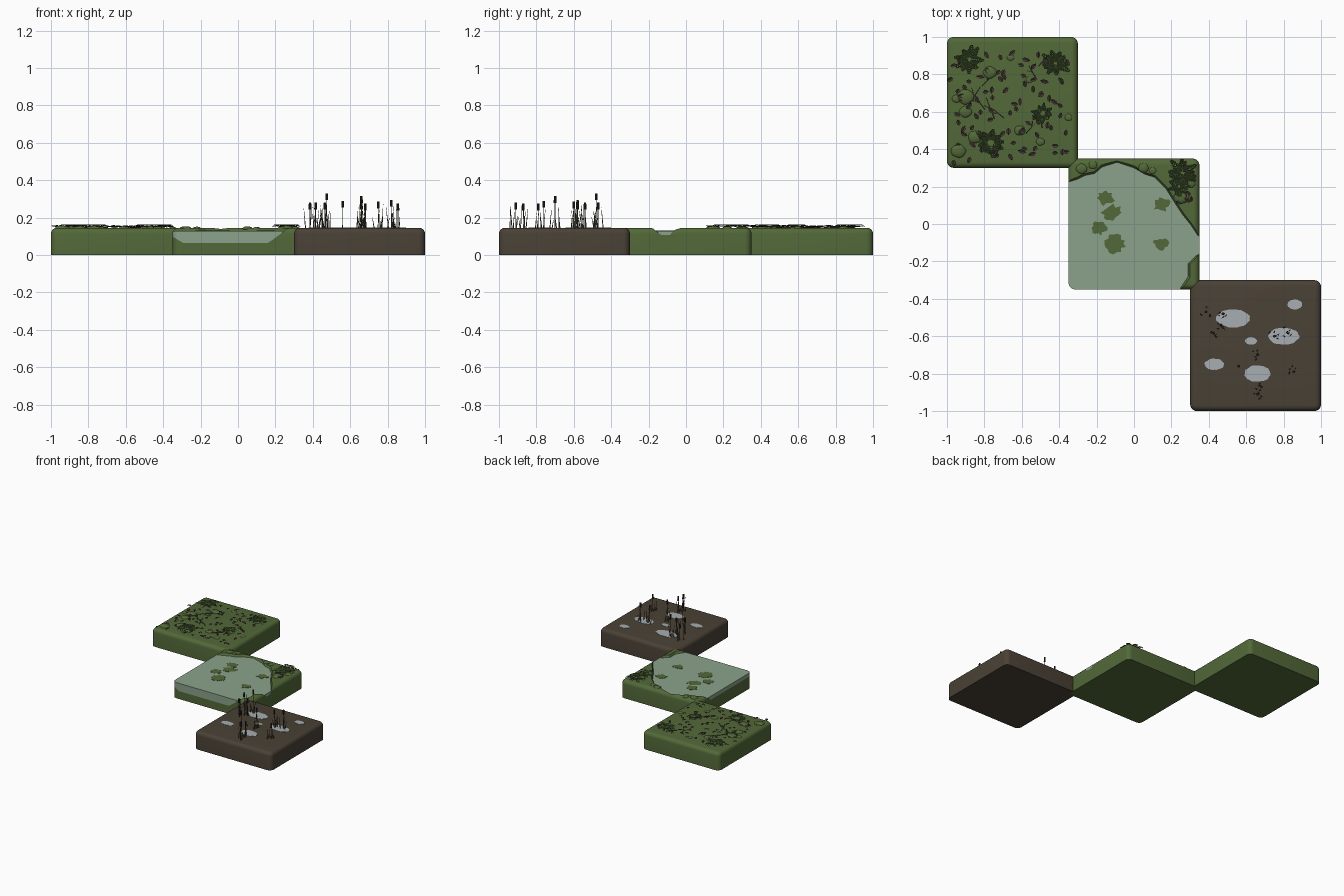
import bpy, bmesh, math, random
from mathutils import Vector

random.seed(7)
cube = bpy.data.objects.get("Cube")
if cube:
    bpy.data.objects.remove(cube, do_unlink=True)

HALF, TOP, WATER = 0.35, 0.145, 0.129


def material(name, r, g, b):
    m = bpy.data.materials.new(name)
    m.use_nodes = True
    m.diffuse_color = (r, g, b, 1)
    bsdf = next(n for n in m.node_tree.nodes if n.type == 'BSDF_PRINCIPLED')
    bsdf.inputs["Base Color"].default_value = (r, g, b, 1)
    bsdf.inputs["Roughness"].default_value = 0.9
    return m


MOSS = material("moss green", 0.085, 0.14, 0.04)
FERN = material("fern green", 0.06, 0.10, 0.03)
MUD = material("mud brown", 0.068, 0.053, 0.036)
LEAF = material("dead leaf brown", 0.06, 0.038, 0.032)
POND = material("pond water", 0.26, 0.36, 0.26)
PUDDLE = material("puddle grey", 0.38, 0.42, 0.44)
REED = material("reed olive", 0.085, 0.075, 0.04)
HEAD = material("cattail brown", 0.03, 0.02, 0.014)


def finish(bm, name, mat, angle=40):
    bmesh.ops.recalc_face_normals(bm, faces=bm.faces)
    mesh = bpy.data.meshes.new(name)
    bm.to_mesh(mesh)
    bm.free()
    mesh.materials.append(mat)
    ob = bpy.data.objects.new(name, mesh)
    bpy.context.collection.objects.link(ob)
    if angle:
        activate(ob)
        bpy.ops.object.shade_smooth_by_angle(angle=math.radians(angle))
    return ob


def activate(ob):
    bpy.ops.object.select_all(action='DESELECT')
    ob.select_set(True)
    bpy.context.view_layer.objects.active = ob


def loft(bm, rings):
    """Skin a stack of equal rings and cap both ends."""
    loops = [[bm.verts.new(p) for p in ring] for ring in rings]
    n = len(loops[0])
    for a, b in zip(loops, loops[1:]):
        for i in range(n):
            j = (i + 1) % n
            bm.faces.new((a[i], a[j], b[j], b[i]))
    bm.faces.new(loops[0][::-1])
    bm.faces.new(loops[-1])


def rounded_square(cx, cy, z, inset, steps=5):
    r = 0.036 - inset
    c = HALF - 0.036
    pts = []
    for k, (sx, sy) in enumerate([(1, 1), (-1, 1), (-1, -1), (1, -1)]):
        for s in range(steps + 1):
            a = math.pi / 2 * (k + s / steps)
            pts.append((cx + sx * c + r * math.cos(a), cy + sy * c + r * math.sin(a), z))
    return pts


def tile(name, cx, cy, mat):
    rad, bm = 0.03, bmesh.new()
    rings = [rounded_square(cx, cy, 0, 0)]
    for s in range(6):
        a = math.pi / 2 * s / 5
        rings.append(rounded_square(cx, cy, TOP - rad + rad * math.sin(a), rad * (1 - math.cos(a))))
    loft(bm, rings)
    return finish(bm, name, mat)


def boolean(ob, cutter, operation):
    mod = ob.modifiers.new("cut", 'BOOLEAN')
    mod.operation, mod.solver, mod.object = operation, 'EXACT', cutter
    activate(ob)
    bpy.ops.object.modifier_apply(modifier=mod.name)


def tube(bm, p, q, r0, r1, n=5):
    p, q = Vector(p), Vector(q)
    d = (q - p).normalized()
    u = d.orthogonal().normalized()
    v = d.cross(u)
    dirs = [u * math.cos(a) + v * math.sin(a) for a in (2 * math.pi * i / n for i in range(n))]
    loft(bm, [[p + e * r0 for e in dirs], [q + e * r1 for e in dirs]])


def leaf(bm, x, y, z, yaw, length, width, lift=0.0):
    """Pointed leaf with a fold along its rib."""
    c, s = math.cos(yaw), math.sin(yaw)

    def pt(t, side):
        u, v = t * length, side * width / 2
        return bm.verts.new((x + u * c - v * s, y + u * s + v * c,
                             z + t * lift + abs(side) * width * 0.25))
    base, tip = pt(0, 0), pt(1, 0)
    for side in (-1, 1):
        bm.faces.new((base, pt(0.3, side), pt(0.7, side * 0.9), tip))


def fern(bm, x, y, radius, fronds=9):
    for f in range(fronds):
        yaw = 2 * math.pi * f / fronds + random.uniform(-0.25, 0.25)
        reach = radius * random.uniform(0.75, 1.1)
        for k in range(1, 8):
            t = k / 8
            px, py = x + reach * t * math.cos(yaw), y + reach * t * math.sin(yaw)
            z = TOP + 0.003 + 0.014 * math.sin(math.pi * t)
            for side in (-1, 1):
                leaf(bm, px, py, z, yaw + side * 0.9, radius * 0.4 * (1.15 - t), 0.009)


def stone(bm, x, y, r):
    made = bmesh.ops.create_icosphere(bm, subdivisions=3, radius=r)["verts"]
    for v in made:
        k = 1 + 0.07 * math.sin(v.co.x / r * 4 + x * 50) * math.cos(v.co.y / r * 3)
        v.co = (x + v.co.x * k, y + v.co.y * k * 0.9, TOP - 0.003 + v.co.z * min(0.4, 0.016 / r))


def patch(bm, x, y, rx, ry, z, thick, rough, n=28):
    """Thin flat blob with a ragged rim."""
    k = [1 + random.uniform(-rough, rough) for _ in range(n)]
    rim = [(x + rx * k[i] * math.cos(2 * math.pi * i / n),
            y + ry * k[i] * math.sin(2 * math.pi * i / n)) for i in range(n)]
    loft(bm, [[(a, b, h) for a, b in rim] for h in (z, z + thick)])


# Three ground tiles in a diagonal row
tile("forest_tile", -0.65, 0.65, MOSS)
pond_tile = tile("pond_tile", 0, 0, MOSS)
tile("mud_tile", 0.65, -0.65, MUD)

# Pond basin: carved from the tile, then filled with water
shore = [(-0.4, 0.21), (-0.4, -0.6), (0.2, -0.6), (0.24, -0.42), (0.25, -0.34), (0.29, -0.28),
         (0.29, -0.21), (0.33, -0.17), (0.39, -0.14), (0.39, -0.09), (0.34, -0.06), (0.3, 0.0),
         (0.26, 0.05), (0.22, 0.11), (0.17, 0.19), (0.11, 0.25), (0.06, 0.265), (0, 0.3),
         (-0.09, 0.33), (-0.17, 0.305), (-0.21, 0.27), (-0.26, 0.26), (-0.3, 0.24)]
bm = bmesh.new()
loft(bm, [[(-0.02 + (x + 0.02) * k, -0.05 + (y + 0.05) * k, z) for x, y in shore]
          for k, z in ((0.72, 0.065), (1, WATER), (1.06, 0.162))])
basin = finish(bm, "basin_cutter", MOSS, 0)
bm = bmesh.new()
loft(bm, [rounded_square(0, 0, z, 0) for z in (0.02, WATER)])
water = finish(bm, "pond_water", POND, 0)
boolean(pond_tile, basin, 'DIFFERENCE')
boolean(water, basin, 'INTERSECT')
bpy.data.objects.remove(basin, do_unlink=True)
for ob in (pond_tile, water):
    activate(ob)
    bpy.ops.object.shade_smooth_by_angle(angle=math.radians(30))

# Floating weed mats
bm = bmesh.new()
for x, y, r in [(-0.155, 0.14, 0.045), (-0.12, 0.06, 0.05), (-0.185, -0.02, 0.04),
                (-0.1, -0.105, 0.055), (0.145, 0.105, 0.042), (0.145, -0.11, 0.038)]:
    patch(bm, x, y, r, r * 0.85, WATER - 0.001, 0.003, 0.3, 18)
finish(bm, "weed_mats", MOSS, 0)

# Mossy stones on the forest floor and along the bank
bm = bmesh.new()
for x, y, r in [(-0.9, 0.68, 0.045), (-0.77, 0.81, 0.036), (-0.95, 0.67, 0.025), (-0.94, 0.39, 0.04),
                (-0.85, 0.465, 0.038), (-0.76, 0.42, 0.05), (-0.61, 0.5, 0.03), (-0.48, 0.59, 0.036),
                (-0.35, 0.57, 0.022), (-0.66, 0.89, 0.02), (-0.5, 0.44, 0.024), (-0.9, 0.6, 0.034),
                (-0.42, 0.84, 0.03), (-0.56, 0.77, 0.02), (-0.28, 0.295, 0.03), (-0.22, 0.315, 0.024),
                (0.05, 0.3, 0.028), (0.1, 0.285, 0.02), (0.255, 0.145, 0.042), (0.3, 0.22, 0.03)]:
    stone(bm, x, y, r)
finish(bm, "mossy_stones", MOSS)

# Ferns
bm = bmesh.new()
for x, y, r in [(-0.88, 0.88, 0.085), (-0.42, 0.86, 0.085), (-0.77, 0.44, 0.085), (-0.49, 0.59, 0.06),
                (0.26, 0.27, 0.09), (0.24, 0.2, 0.06)]:
    fern(bm, x, y, r)
finish(bm, "ferns", FERN, 0)

# Fallen leaves
bm = bmesh.new()
for i in range(9):
    for j in range(10):
        x = -0.95 + 0.07 * i + random.uniform(-0.025, 0.025)
        y = 0.36 + 0.06 * j + random.uniform(-0.025, 0.025)
        leaf(bm, x, y, TOP + random.uniform(0.002, 0.007), random.uniform(0, 6.28),
             random.uniform(0.03, 0.05), 0.021, random.uniform(0, 0.008))
for i in range(16):
    leaf(bm, random.uniform(0.22, 0.31), random.uniform(0.11, 0.32), TOP + 0.005,
         random.uniform(0, 6.28), 0.035, 0.017, 0.006)
finish(bm, "fallen_leaves", LEAF, 0)

# Twigs
bm = bmesh.new()
for i in range(9):
    x, y, a = random.uniform(-0.87, -0.43), random.uniform(0.43, 0.88), random.uniform(0, 3.14)
    d = Vector((math.cos(a), math.sin(a), 0)) * random.uniform(0.04, 0.07)
    p = Vector((x, y, TOP + 0.002))
    tube(bm, p - d, p + d, 0.003, 0.0015)
    tube(bm, p, p + Vector((d.x - d.y, d.y + d.x, 0)) * 0.5, 0.002, 0.001)
finish(bm, "twigs", LEAF)

# Puddles in the mud
bm = bmesh.new()
for x, y, rx, ry in [(0.53, -0.505, 0.09, 0.048), (0.8, -0.6, 0.083, 0.046), (0.66, -0.8, 0.07, 0.044),
                     (0.43, -0.75, 0.052, 0.03), (0.86, -0.43, 0.04, 0.027), (0.625, -0.625, 0.032, 0.02)]:
    patch(bm, x, y, rx, ry, TOP - 0.001, 0.0025, 0.05)
finish(bm, "puddles", PUDDLE, 0)

# Cattails with grass blades around their feet
stems, heads = bmesh.new(), bmesh.new()
for x, y, h in [(0.385, -0.47, 0.28), (0.415, -0.58, 0.28), (0.475, -0.48, 0.33), (0.465, -0.54, 0.28),
                (0.56, -0.76, 0.29), (0.66, -0.7, 0.315), (0.68, -0.87, 0.275), (0.75, -0.6, 0.285),
                (0.82, -0.58, 0.295), (0.855, -0.79, 0.275), (0.66, -0.91, 0.28)]:
    tube(stems, (x, y, TOP - 0.005), (x, y, h - 0.03), 0.0028, 0.002)
    tube(heads, (x, y, h - 0.036), (x, y, h), 0.0075, 0.0065, 8)
    for k in range(0 if x == 0.56 else 5):
        bx, by = x + random.uniform(-0.025, 0.025), y + random.uniform(-0.03, 0.03)
        tube(stems, (bx, by, TOP - 0.005),
             (bx + random.uniform(-0.015, 0.015), by + random.uniform(-0.015, 0.015),
              TOP + random.uniform(0.05, 0.13)), 0.0035, 0.0008, 3)
finish(stems, "cattail_stems_and_grass", REED)
finish(heads, "cattail_heads", HEAD)

# Pebbles in the mud
bm = bmesh.new()
for i in range(14):
    stone(bm, random.uniform(0.37, 0.93), random.uniform(-0.93, -0.37), random.uniform(0.005, 0.01))
finish(bm, "mud_pebbles", MUD)
